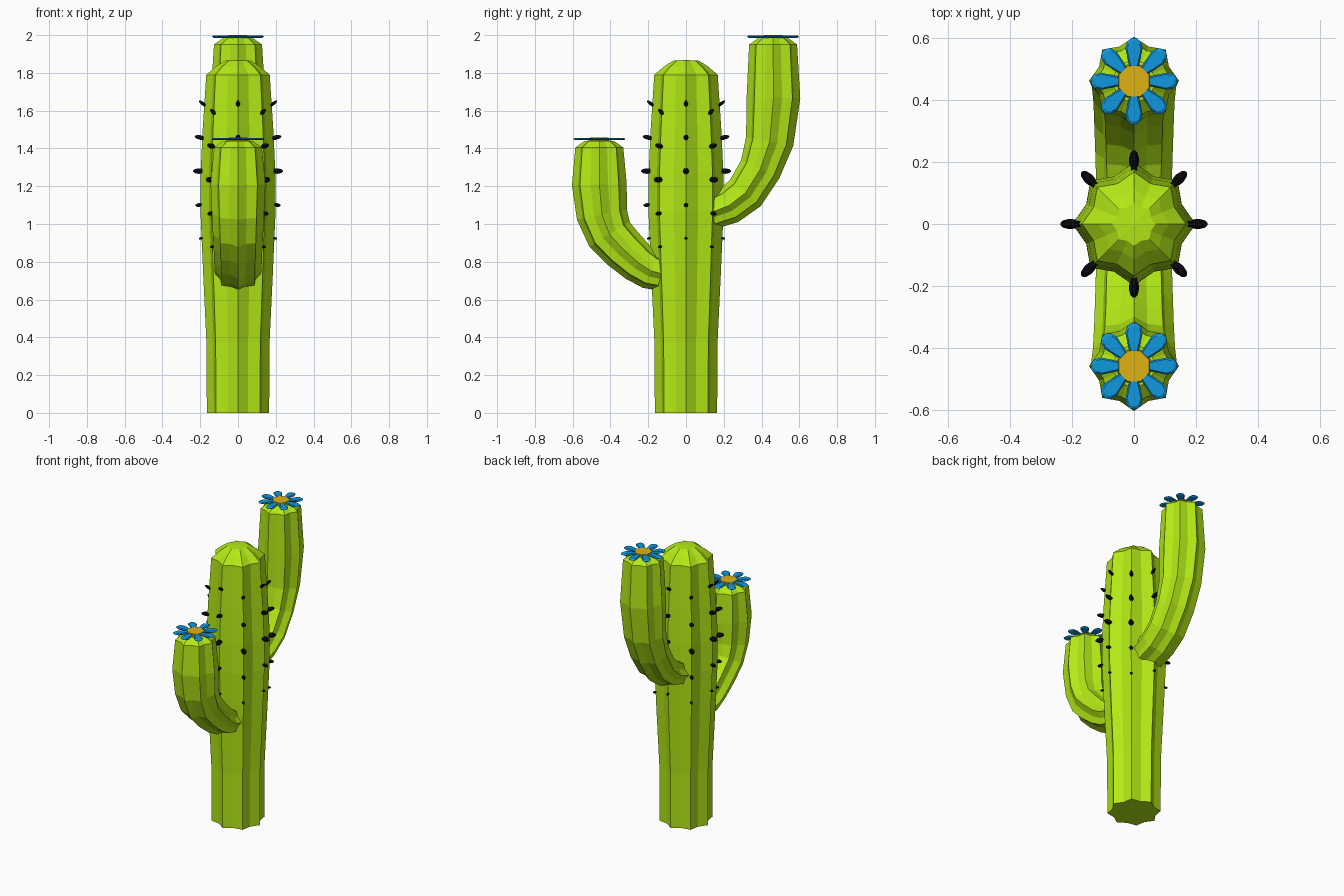
import bpy, bmesh, math
from mathutils import Vector, Matrix

if "Cube" in bpy.data.objects:
    bpy.data.objects.remove(bpy.data.objects["Cube"])


def material(name, rgb):
    m = bpy.data.materials.new(name)
    m.diffuse_color = (*rgb, 1)
    m.use_nodes = True
    m.node_tree.nodes["Principled BSDF"].inputs["Base Color"].default_value = m.diffuse_color
    return m


GREEN = material("cactus_green", (0.45, 0.82, 0.008))
BLACK = material("spine_black", (0.004, 0.004, 0.006))
BLUE = material("petal_blue", (0.005, 0.31, 0.73))
YELLOW = material("flower_yellow", (0.74, 0.45, 0.006))


def finish(bm, name, mat):
    bmesh.ops.recalc_face_normals(bm, faces=bm.faces)
    me = bpy.data.meshes.new(name)
    bm.to_mesh(me)
    bm.free()
    me.materials.append(mat)
    ob = bpy.data.objects.new(name, me)
    bpy.context.collection.objects.link(ob)
    return ob


def ribbed_tube(name, rings, ribs=8, groove=0.84):
    """Loft star sections along a path in the y-z plane; ring = (y, z, rx, r_in_plane)."""
    bm = bmesh.new()
    loops = []
    n = ribs * 2
    for i, (y, z, rx, rv) in enumerate(rings):
        a, b = rings[max(i - 1, 0)], rings[min(i + 1, len(rings) - 1)]
        t = Vector((0, b[0] - a[0], b[1] - a[1])).normalized()
        v = Vector((0, t.z, -t.y))
        loop = []
        for k in range(n):
            ang = math.tau * k / n
            f = groove if k % 2 else 1.0
            p = Vector((rx * f * math.cos(ang), y, z)) + v * (rv * f * math.sin(ang))
            loop.append(bm.verts.new(p))
        loops.append(loop)
    for lo, hi in zip(loops, loops[1:]):
        for k in range(n):
            j = (k + 1) % n
            bm.faces.new((lo[k], lo[j], hi[j], hi[k]))
    # base face, and a fan closing the top
    bm.faces.new(loops[0][::-1])
    tip = bm.verts.new((0, rings[-1][0], rings[-1][1] + 0.004))
    for k in range(n):
        bm.faces.new((loops[-1][k], loops[-1][(k + 1) % n], tip))
    return finish(bm, name, GREEN)


# Trunk
trunk = [(0, 0.165), (0.37, 0.167), (0.75, 0.185), (1.07, 0.199), (1.27, 0.198),
         (1.5, 0.187), (1.79, 0.168), (1.835, 0.115), (1.864, 0.07)]
ribbed_tube("trunk", [(0, z, r, r) for z, r in trunk])

# Arms
ribbed_tube("front_arm", [
    (-0.13, 0.738, 0.122, 0.092), (-0.185, 0.752, 0.124, 0.1),
    (-0.252, 0.795, 0.126, 0.108), (-0.335, 0.87, 0.129, 0.118),
    (-0.405, 0.945, 0.133, 0.125), (-0.445, 1.05, 0.138, 0.135),
    (-0.459, 1.21, 0.145, 0.145), (-0.459, 1.405, 0.127, 0.127),
    (-0.459, 1.44, 0.078, 0.078)])
ribbed_tube("back_arm", [
    (0.13, 1.06, 0.122, 0.09), (0.228, 1.098, 0.125, 0.1),
    (0.315, 1.165, 0.128, 0.107), (0.393, 1.29, 0.131, 0.112),
    (0.443, 1.437, 0.136, 0.127), (0.463, 1.67, 0.145, 0.142),
    (0.461, 1.95, 0.127, 0.127), (0.461, 1.985, 0.078, 0.078)])


# Flowers: eight flat petals, wider outside, around an octagonal disc
def flower(name, y, z):
    bm = bmesh.new()
    outline = [(0.04, 0.013), (0.075, 0.021), (0.107, 0.028), (0.128, 0.022), (0.139, 0.009)]
    outline += [(x, -w) for x, w in reversed(outline)]
    for k in range(8):
        rot = Matrix.Translation((0, y, z)) @ Matrix.Rotation(math.tau * k / 8, 4, 'Z')
        rims = [[bm.verts.new(rot @ Vector((0.09 + (x - 0.09) * s, w * s, h)))
                 for x, w in outline] for s, h in ((0.8, -0.006), (1, 0), (0.8, 0.006))]
        m = len(outline)
        for lo, hi in zip(rims, rims[1:]):
            for i in range(m):
                j = (i + 1) % m
                bm.faces.new((lo[i], lo[j], hi[j], hi[i]))
        bm.faces.new(rims[0][::-1])
        bm.faces.new(rims[2])
    finish(bm, name + "_petals", BLUE)
    bm = bmesh.new()
    bmesh.ops.create_cone(bm, cap_ends=True, segments=8, radius1=0.057, radius2=0.053, depth=0.016,
                          matrix=Matrix.Translation((0, y, z)) @ Matrix.Rotation(math.pi / 8, 4, 'Z'))
    finish(bm, name + "_centre", YELLOW)


flower("front_flower", -0.459, 1.45)
flower("back_flower", 0.461, 1.992)

# Spines: five per rib, lower on the diagonal ribs; (z, root radius, length, half width, tilt)
rows = [(1.63, 0.175, 0.038, 0.011, 35), (1.455, 0.187, 0.043, 0.014, 12),
        (1.28, 0.193, 0.045, 0.017, 0), (1.102, 0.196, 0.03, 0.012, -8),
        (0.925, 0.19, 0.018, 0.008, -12)]
bm = bmesh.new()
for k in range(8):
    for z, r, length, w, tilt in rows:
        place = (Matrix.Rotation(math.tau * k / 8, 4, 'Z')
                 @ Matrix.Translation((r, 0, z - 0.045 * (k % 2)))
                 @ Matrix.Rotation(math.radians(90 - tilt), 4, 'Y'))
        for d0, d1, r0, r1 in ((-0.3, 0.35, 0.75, 1), (0.35, 0.8, 1, 0.7), (0.8, 1, 0.7, 0.2)):
            bmesh.ops.create_cone(
                bm, cap_ends=True, segments=6, radius1=r0 * w, radius2=r1 * w,
                depth=(d1 - d0) * length,
                matrix=place @ Matrix.Translation((0, 0, (d0 + d1) / 2 * length)))
finish(bm, "spines", BLACK)
